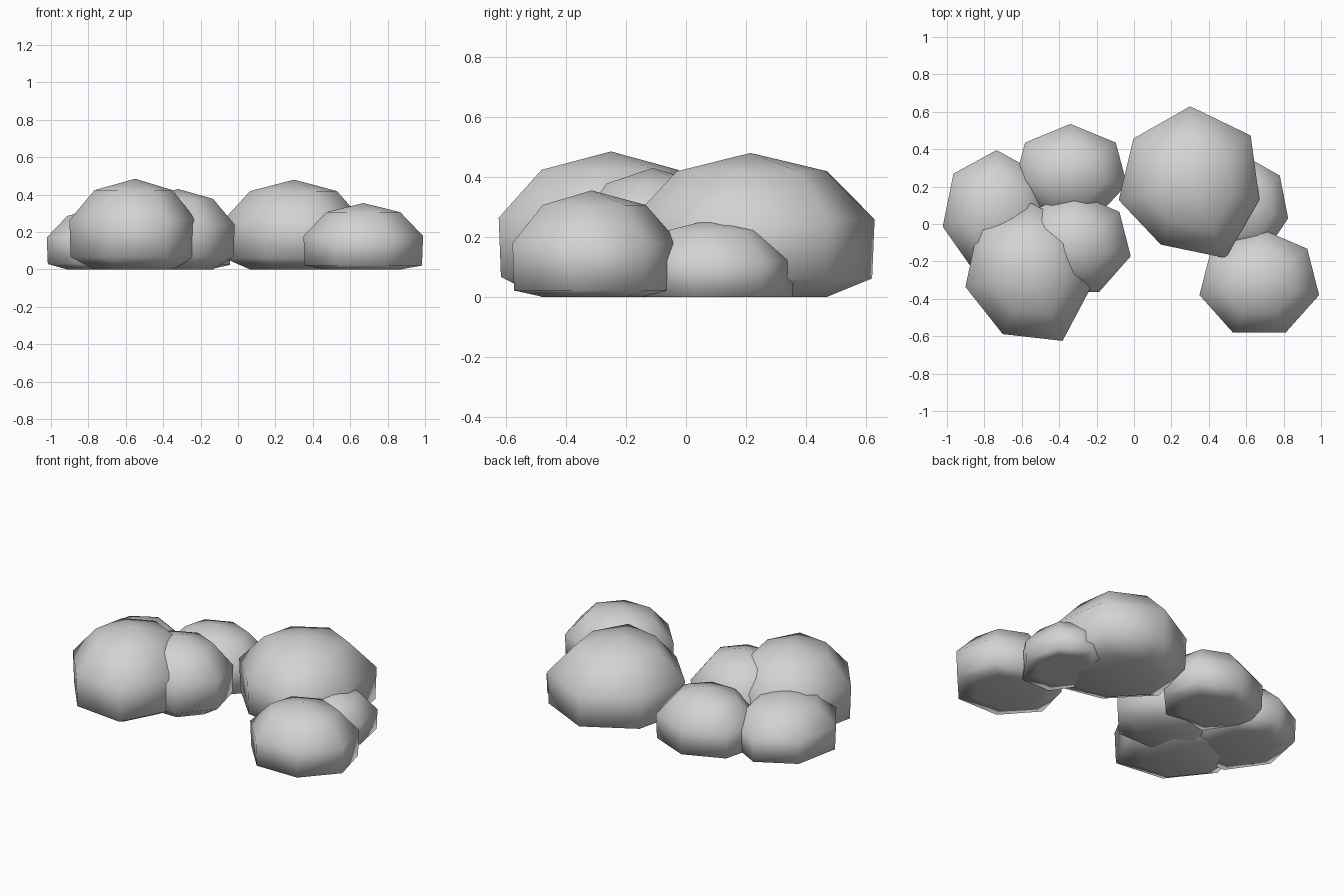
import bpy, bmesh, math

if "Cube" in bpy.data.objects:
    bpy.data.objects.remove(bpy.data.objects["Cube"])

# one plain stone colour
stone = bpy.data.materials.new("light_grey_stone")
stone.diffuse_color = (0.65, 0.65, 0.65, 1)
stone.use_nodes = True
stone.node_tree.nodes["Principled BSDF"].inputs["Base Color"].default_value = stone.diffuse_color


def rock(name, x, y, half_x, half_y, mid_z, half_z, bulge=(1,) * 7):
    """Seven-sided low sphere, flattened on the ground; bulge = radial factor per side."""
    bm = bmesh.new()
    bmesh.ops.create_uvsphere(bm, u_segments=7, v_segments=5, radius=1)
    widest = math.sin(math.radians(72))      # radius of the two widest rings
    for v in bm.verts:
        r = math.hypot(v.co.x, v.co.y)
        side = round(math.atan2(v.co.y, v.co.x) / (2 * math.pi / 7)) % 7
        k = bulge[side] / widest if r > 0.01 else 0
        # lower belt tucks in slightly
        if r > 0.9 and v.co.z < 0:
            k *= 0.98
        v.co.x = x + v.co.x * half_x * k
        v.co.y = y + v.co.y * half_y * k
        v.co.z = max(0, mid_z + v.co.z * half_z)
    bmesh.ops.recalc_face_normals(bm, faces=bm.faces)
    for f in bm.faces:
        f.smooth = True
    mesh = bpy.data.meshes.new(name)
    bm.to_mesh(mesh)
    bm.free()
    mesh.materials.append(stone)
    ob = bpy.data.objects.new(name, mesh)
    bpy.context.collection.objects.link(ob)
    return ob


# left cluster
rock("rock_far_left", -0.735, 0.06, 0.295, 0.335, 0.10, 0.23)
rock("rock_back_left", -0.34, 0.27, 0.31, 0.265, 0.10, 0.245)
rock("rock_middle_left", -0.32, -0.11, 0.31, 0.28, 0.155, 0.275)
rock("rock_front_left", -0.55, -0.25, 0.34, 0.365, 0.165, 0.32,
     (0.98, 1, 0.99, 1.06, 1.06, 1.03, 1.14))
# right cluster
rock("rock_big_right", 0.30, 0.215, 0.38, 0.38, 0.16, 0.32,
     (1, 1.09, 1.09, 1.02, 1.03, 0.95, 1.16))
rock("rock_small_right", 0.60, 0.09, 0.23, 0.27, 0.06, 0.20)
rock("rock_front_right", 0.67, -0.315, 0.328, 0.293, 0.10, 0.255)
